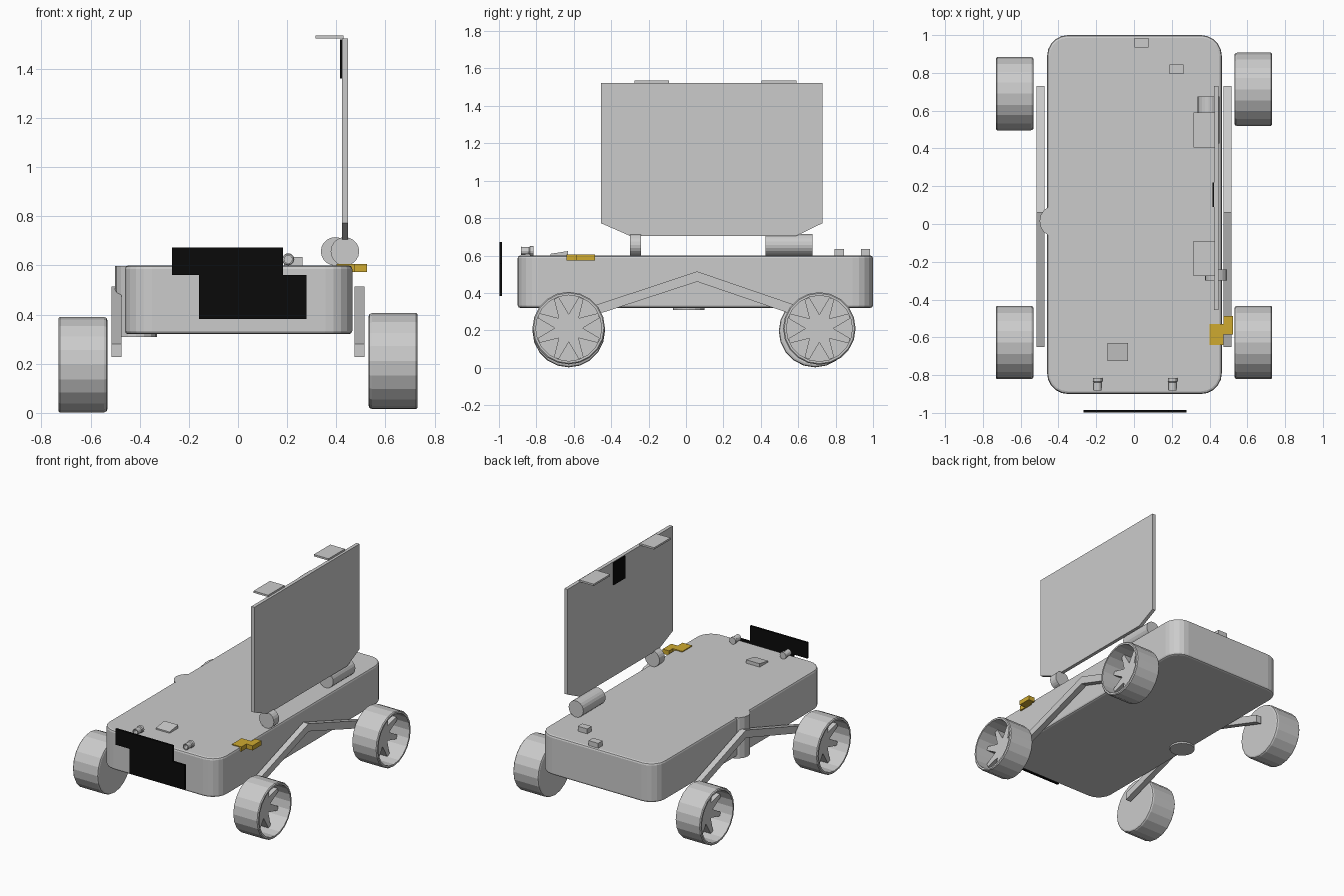
import bpy, bmesh
from math import sin, cos, pi
from mathutils import Vector, Matrix

if "Cube" in bpy.data.objects:
    bpy.data.objects.remove(bpy.data.objects["Cube"])


def finish(bm, name, color=None):
    bmesh.ops.recalc_face_normals(bm, faces=bm.faces)
    mesh = bpy.data.meshes.new(name)
    bm.to_mesh(mesh)
    bm.free()
    ob = bpy.data.objects.new(name, mesh)
    bpy.context.collection.objects.link(ob)
    if color:
        mat = bpy.data.materials.get(color[0]) or bpy.data.materials.new(color[0])
        mat.diffuse_color = color[1]
        mat.use_nodes = True
        mat.node_tree.nodes["Principled BSDF"].inputs["Base Color"].default_value = mat.diffuse_color
        mesh.materials.append(mat)
    return ob


BLACK = ("black", (0.003, 0.003, 0.003, 1))
GOLD = ("gold", (0.62, 0.4, 0.03, 1))


def box(name, x, y, z, color=None):
    bm = bmesh.new()
    bmesh.ops.create_cube(bm, size=1)
    for v in bm.verts:
        v.co = Vector([(r[0] + r[1]) / 2 + c * (r[1] - r[0]) for r, c in zip((x, y, z), v.co)])
    return finish(bm, name, color)


def prism(name, points, axis, lo, hi, color=None):
    """Extrude a 2D outline along x (points are y,z) or y (points are x,z) or z (x,y)."""
    bm = bmesh.new()
    def place(p, d):
        c = list(p)
        c.insert("xyz".index(axis), d)
        return bm.verts.new(c)
    a = [place(p, lo) for p in points]
    b = [place(p, hi) for p in points]
    bm.faces.new(a)
    bm.faces.new(b)
    for i in range(len(a)):
        j = (i + 1) % len(a)
        bm.faces.new((a[i], a[j], b[j], b[i]))
    return finish(bm, name, color)


def lathe(name, profile, origin, axis, sides):
    """Revolve (distance, radius) pairs around an axis; both ends are capped."""
    bm = bmesh.new()
    rings = [[bm.verts.new((d, r * cos(2 * pi * k / sides), r * sin(2 * pi * k / sides)))
              for k in range(sides)] for d, r in profile]
    for p, q in zip(rings, rings[1:]):
        for k in range(sides):
            m = (k + 1) % sides
            bm.faces.new((p[k], p[m], q[m], q[k]))
    bm.faces.new(rings[0])
    bm.faces.new(rings[-1])
    rot = Vector((1, 0, 0)).rotation_difference(Vector(axis)).to_matrix().to_4x4()
    bm.transform(Matrix.Translation(origin) @ rot)
    return finish(bm, name)


# Body tub with rounded plan corners and softened rims
body = box("body", (-0.46, 0.465), (-0.90, 1.0), (0.32, 0.60))
bm = bmesh.new()
bm.from_mesh(body.data)
edges = [e for e in bm.edges if abs(e.verts[0].co.z - e.verts[1].co.z) > 0.1]
bmesh.ops.bevel(bm, geom=edges, offset=0.11, segments=5, profile=0.5, affect='EDGES')
rims = [e for e in bm.edges if e.calc_face_angle(0) > 1.4]
bmesh.ops.bevel(bm, geom=rims, offset=0.014, segments=2, profile=0.5, affect='EDGES')
bm.to_mesh(body.data)
bm.free()

# Wheels: cups open to the outside, with a star of spokes inside
R, W = 0.194, 0.2
cup = [(0, R - 0.014), (0.004, R - 0.004), (0.014, R), (W - 0.006, R), (W, R - 0.006),
       (W, R - 0.018), (0.025, R - 0.018)]
wheels = {"front_right": (1, -0.627, 0.212), "rear_right": (1, 0.713, 0.21),
          "front_left": (-1, -0.627, R + 0.002), "rear_left": (-1, 0.69, R + 0.002)}
for label, (s, y, z) in wheels.items():
    x = 0.531 * s
    lathe(label + "_wheel", cup, (x, y, z), (s, 0.0, 0.0), 20)
    star = []
    for k in range(8):
        a = 2 * pi * (k + 0.5) / 8
        for off, r in ((-0.13, R - 0.02), (0.13, R - 0.02), (pi / 8, 0.075)):
            rr, o = (r, off * 0.6) if r > 0.1 else (r, off)
            star.append((y + rr * cos(a + o), z + rr * sin(a + o)))
    prism(label + "_spokes", star, "x", x + 0.02 * s, x + 0.11 * s)

# Bent rocker arms and the pivot boss on the left
arm = [(-0.65, 0.28), (0.06, 0.515), (0.73, 0.285), (0.73, 0.23), (0.06, 0.46), (-0.65, 0.228)]
for s, side in ((1, "right"), (-1, "left")):
    prism(side + "_rocker_arm", arm, "x", 0.473 * s, 0.515 * s)
lathe("left_pivot_boss", [(0, 0.085), (0.29, 0.085)], (-0.415, 0.015, 0.308), (0, 0, 1), 16)

# Upright panel with clipped lower corners, its hinge drums and top plates
panel = [(-0.455, 1.523), (0.73, 1.523), (0.73, 0.773), (0.59, 0.705), (-0.30, 0.705), (-0.455, 0.773)]
prism("upright_panel", panel, "x", 0.423, 0.448)
box("panel_patch", (0.416, 0.424), (0.09, 0.22), (1.36, 1.52), BLACK)
lathe("front_hinge_drum", [(0, 0.058), (0.06, 0.058)], (0.435, -0.30, 0.657), (0, 1, 0), 20)
lathe("rear_hinge_drum", [(0, 0.058), (0.25, 0.058)], (0.395, 0.425, 0.657), (0, 1, 0), 20)
for i, y in enumerate(((-0.275, -0.09), (0.405, 0.59))):
    box(f"panel_top_plate_{i + 1}", (0.315, 0.43), y, (1.523, 1.536))

# Stepped black shield at the front
shield = [(-0.268, 0.673), (0.183, 0.673), (0.183, 0.56), (0.278, 0.56),
          (0.278, 0.383), (-0.158, 0.383), (-0.158, 0.56), (-0.268, 0.56)]
prism("front_shield", shield, "y", -0.998, -0.984, BLACK)

# Gold bracket on the right edge
bracket = [(0.40, -0.64), (0.475, -0.64), (0.475, -0.585), (0.525, -0.585), (0.525, -0.487),
           (0.475, -0.487), (0.475, -0.53), (0.40, -0.53)]
prism("gold_bracket", bracket, "z", 0.573, 0.606, GOLD)

# Small deck equipment
box("rear_deck_box_1", (0.003, 0.078), (0.935, 0.985), (0.595, 0.635))
box("rear_deck_box_2", (0.188, 0.262), (0.795, 0.845), (0.595, 0.635))
prism("front_deck_wedge", [(-0.725, 0.597), (-0.63, 0.597), (-0.63, 0.624), (-0.725, 0.609)],
      "x", -0.14, -0.032)
tube = [(0, 0.025), (0.018, 0.025), (0.024, 0.020), (0.066, 0.022), (0.066, 0.016), (0.02, 0.016)]
for x, side in ((-0.193, "left"), (0.204, "right")):
    lathe(side + "_camera_tube", tube, (x, -0.815, 0.625), (0.0, -1.0, 0.0), 12)
